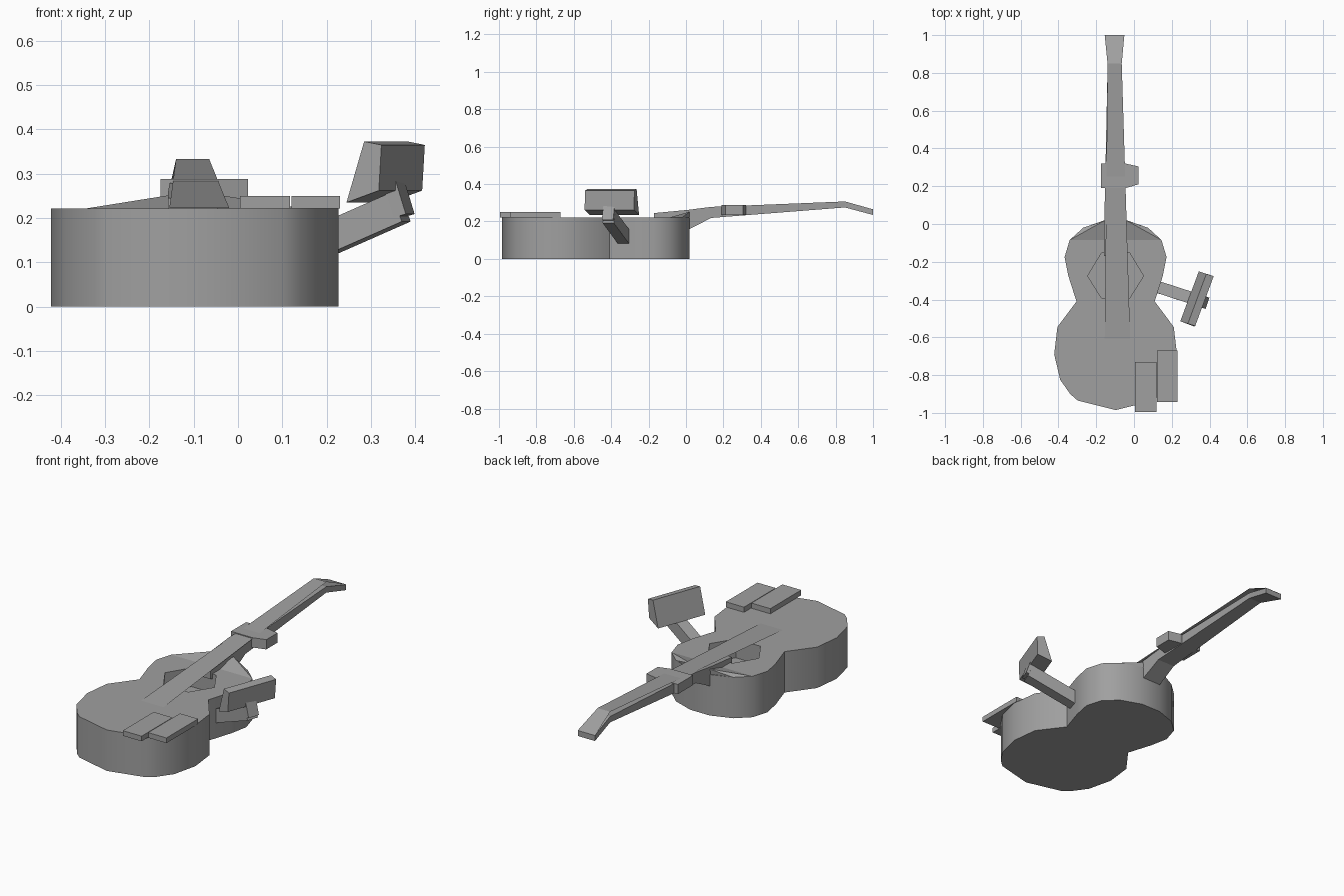
import bpy, bmesh
from mathutils import Vector

old = bpy.data.objects.get("Cube")
if old:
    bpy.data.objects.remove(old)

CX = -0.0975   # centre line of the instrument
TOP = 0.222    # height of the soundboard

grey = bpy.data.materials.new("plain grey")
grey.use_nodes = True
colour = (0.35, 0.35, 0.35, 1)
grey.diffuse_color = colour
grey.node_tree.nodes["Principled BSDF"].inputs["Base Color"].default_value = colour


def finish(name, bm):
    bmesh.ops.recalc_face_normals(bm, faces=bm.faces)
    mesh = bpy.data.meshes.new(name)
    bm.to_mesh(mesh)
    bm.free()
    mesh.materials.append(grey)
    ob = bpy.data.objects.new(name, mesh)
    bpy.context.collection.objects.link(ob)
    return ob


def loft(name, rings):
    """Skin equal-sized rings of points and cap both ends."""
    bm = bmesh.new()
    loops = [[bm.verts.new(p) for p in ring] for ring in rings]
    for a, b in zip(loops, loops[1:]):
        for i in range(len(a)):
            j = (i + 1) % len(a)
            bm.faces.new((a[i], a[j], b[j], b[i]))
    bm.faces.new(loops[0][::-1])
    bm.faces.new(loops[-1])
    return finish(name, bm)


def prism(name, outline, z0, z1):
    return loft(name, [[(x, y, z) for x, y in outline] for z in (z0, z1)])


def box(name, x0, x1, y0, y1, z0, z1):
    return prism(name, [(x0, y0), (x1, y0), (x1, y1), (x0, y1)], z0, z1)


def bar(name, start, end, side, up):
    """Four-sided bar between two points."""
    s, u = Vector(side), Vector(up)
    return loft(name, [[Vector(p) + a * s + b * u
                        for a, b in ((-1, -1), (1, -1), (1, 1), (-1, 1))]
                       for p in (start, end)])


# Body: half outline as (offset from centre line, y), mirrored
half = [(0.2, -0.935), (0.24, -0.90), (0.293, -0.825), (0.325, -0.69),
        (0.308, -0.545), (0.207, -0.41), (0.25, -0.275), (0.27, -0.175),
        (0.243, -0.085), (0.172, -0.02), (0.058, 0.02)]
outline = [(CX, -0.985)] + [(CX + x, y) for x, y in half]
outline += [(CX - x, y) for x, y in reversed(half)]
body = prism("body", outline, 0, TOP)

# Sound hole: six-sided pocket
hole = [(0.148, -0.275), (0.074, -0.153), (-0.074, -0.153),
        (-0.148, -0.275), (-0.074, -0.393), (0.074, -0.393)]
cutter = prism("hole_cutter", [(CX + x, y) for x, y in hole], 0.12, 0.4)
cutter.hide_render = True
cut = body.modifiers.new("sound_hole", "BOOLEAN")
cut.operation = "DIFFERENCE"
cut.object = cutter
bpy.context.view_layer.objects.active = body
bpy.ops.object.modifier_apply(modifier=cut.name)
bpy.data.objects.remove(cutter)
bpy.ops.object.select_all(action="DESELECT")
body.select_set(True)
bpy.ops.object.shade_smooth_by_angle(angle=0.6)

# Raised shoulders beside the neck joint
for side, sx in (("left", 1), ("right", -1)):
    bm = bmesh.new()
    pts = [(0.243, -0.085, TOP), (0.172, -0.02, TOP), (0.04, 0.02, TOP),
           (0.04, -0.085, TOP), (0.055, 0.02, 0.252)]
    v = [bm.verts.new((CX + sx * x, y, z)) for x, y, z in pts]
    bm.faces.new(v[:4])
    for i in range(4):
        bm.faces.new((v[i], v[(i + 1) % 4], v[4]))
    finish(side + "_shoulder", bm)

# Neck with heel and bent head: (y, half width, underside, top)
stations = [(-0.17, 0.056, 0.2, 0.245), (0.01, 0.055, 0.155, 0.262),
            (0.135, 0.052, 0.219, 0.278), (0.85, 0.037, 0.275, 0.307),
            (1.0, 0.051, 0.235, 0.265)]
loft("neck", [[(CX - w - 0.005, y, b), (CX + w - 0.005, y, b),
               (CX + w - 0.005, y, t), (CX - w - 0.005, y, t)]
              for y, w, b, t in stations])

# Sheet of strings from the bridge over the neck to the head
bm = bmesh.new()
sheet = [(-0.61, -0.155, -0.02, 0.223), (0.85, -0.14, -0.065, 0.333),
         (1.0, -0.155, -0.051, 0.266)]
rows = [[bm.verts.new((x, y, z)) for x in (x0, x1)] for y, x0, x1, z in sheet]
for a, b in zip(rows, rows[1:]):
    bm.faces.new((a[0], a[1], b[1], b[0]))
finish("string_sheet", bm)

# Clamp across the neck
prism("neck_clamp", [(-0.175, 0.19), (-0.045, 0.19), (0.023, 0.21),
                     (0.023, 0.305), (-0.045, 0.32), (-0.175, 0.32)],
      0.235, 0.288)

# Two plates resting on the lower corner of the body
box("inner_plate", 0.005, 0.118, -0.995, -0.73, TOP, 0.25)
box("outer_plate", 0.121, 0.23, -0.942, -0.67, TOP, 0.25)

# Side arm, elbow post and tilted panel
bar("side_arm", (0.1, -0.325, 0.107), (0.368, -0.412, 0.225),
    (0.01, 0.03, 0), (-0.012, 0.004, 0.033))
bar("panel_post", (0.375, -0.415, 0.205), (0.352, -0.407, 0.28),
    (0.01, 0.03, 0), (0.014, -0.005, 0.004))
section = [(0.245, -0.515, 0.235), (0.318, -0.542, 0.262),
           (0.324, -0.54, 0.365), (0.285, -0.528, 0.373)]
run = Vector((0.098, 0.264, 0))
loft("tilted_panel", [section, [Vector(p) + run for p in section]])
